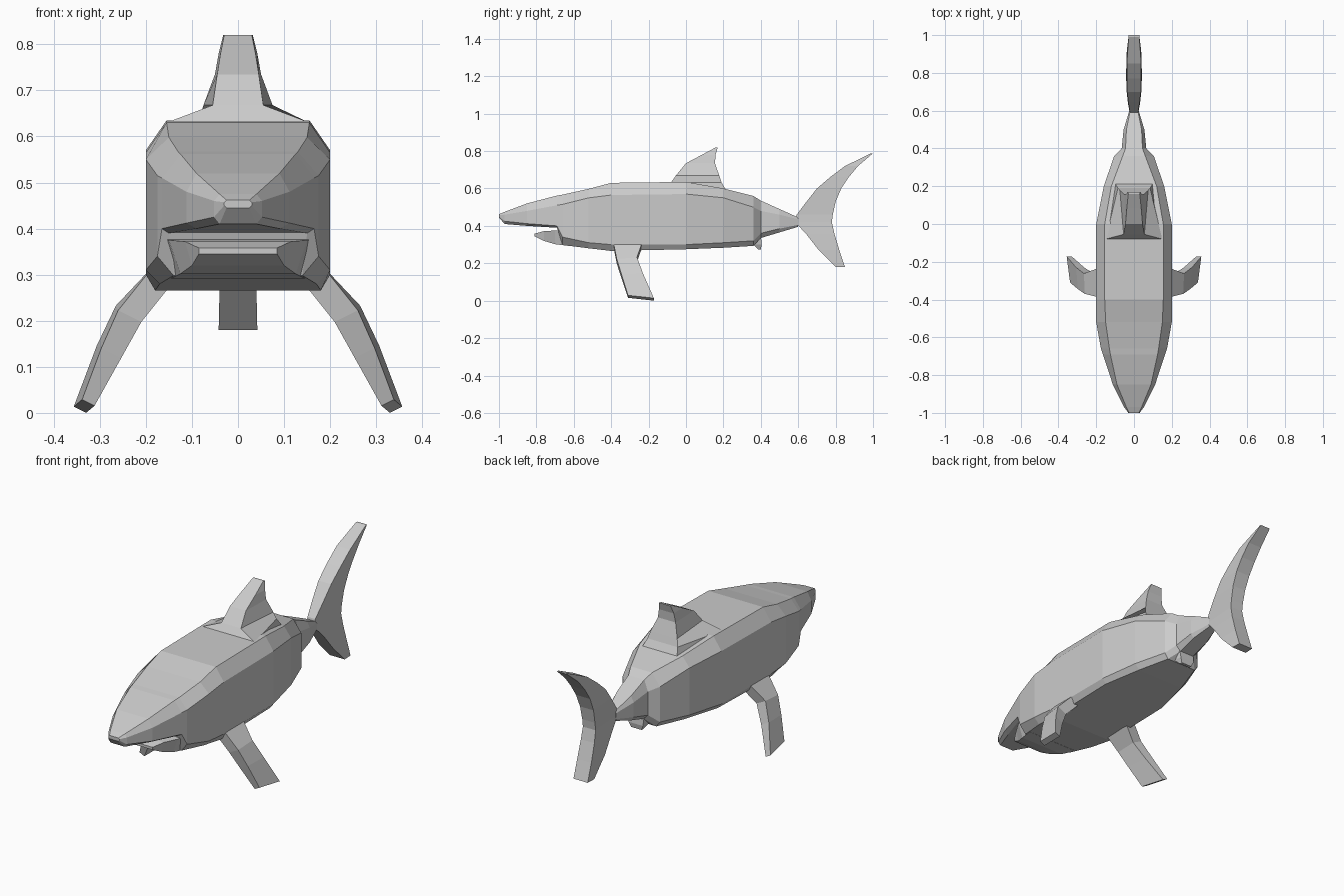
import bpy, bmesh
from mathutils import Vector


def loft(name, rings):
    """Bridge equal-length rings of points into a closed, flat-shaded solid."""
    bm = bmesh.new()
    loops = [[bm.verts.new(p) for p in ring] for ring in rings]
    n = len(loops[0])
    for a, b in zip(loops, loops[1:]):
        for i in range(n):
            j = (i + 1) % n
            bm.faces.new((a[i], a[j], b[j], b[i]))
    bm.faces.new(loops[0])
    bm.faces.new(loops[-1])
    bmesh.ops.recalc_face_normals(bm, faces=bm.faces)
    mesh = bpy.data.meshes.new(name)
    bm.to_mesh(mesh)
    bm.free()
    obj = bpy.data.objects.new(name, mesh)
    bpy.context.collection.objects.link(obj)
    return obj


def section(y, pts):
    """Symmetric cross-section at y from right-hand (x, z) points, top to bottom."""
    return [(x, y, z) for x, z in pts] + [(-x, y, z) for x, z in reversed(pts)]


def blade(z, y0, y1, w0, w1):
    """Horizontal fin slice with front and back half-widths."""
    return [(-w0, y0, z), (w0, y0, z), (w1, y1, z), (-w1, y1, z)]


# Body: y, top z, top half-width, side half-width, shoulder z, lower side z, belly half-width, belly z
body = [
    (-1.00, .462, .025, .030, .457, .450, .025, .445),
    (-0.97, .475, .040, .052, .460, .425, .040, .410),
    (-0.85, .520, .090, .112, .480, .412, .090, .400),
    (-0.69, .562, .125, .165, .510, .400, .150, .390),
    (-0.66, .567, .130, .175, .515, .340, .140, .298),
    (-0.52, .598, .150, .200, .550, .310, .170, .280),
    (-0.40, .630, .155, .200, .565, .300, .180, .266),
    (0.00, .635, .155, .200, .570, .300, .180, .275),
    (0.20, .600, .120, .160, .550, .310, .135, .283),
    (0.36, .560, .060, .105, .500, .320, .085, .293),
    (0.40, .535, .045, .065, .480, .360, .040, .335),
    (0.50, .490, .040, .055, .460, .385, .040, .365),
    (0.60, .445, .020, .025, .435, .405, .020, .395),
]
loft("body", [section(y, [(a, t), (w, s), (w, l), (b, bt)])
              for y, t, a, w, s, l, b, bt in body])

# Lower jaw: y, top z, top half-width, bottom z, bottom half-width
jaw = [(-.81, .358, .085, .345, .085), (-.76, .372, .115, .320, .100),
       (-.70, .375, .150, .302, .125), (-.62, .380, .165, .292, .145)]
loft("lower_jaw", [section(y, [(a, t), (b, bt)]) for y, t, a, bt, b in jaw])

# Dorsal fin with a flared base
loft("dorsal_fin", [blade(*s) for s in [
    (.590, -.08, .215, .152, .10), (.632, -.08, .190, .150, .085),
    (.668, -.055, .178, .055, .075), (.735, .00, .155, .045, .050),
    (.780, .085, .158, .038, .042), (.820, .160, .170, .030, .032)]])

# Tail fin
loft("tail_fin", [blade(*s) for s in [
    (.180, .800, .850, .042, .040), (.270, .710, .820, .040, .040),
    (.360, .640, .793, .032, .038), (.420, .582, .780, .022, .036),
    (.460, .592, .785, .022, .036), (.530, .645, .800, .030, .038),
    (.600, .700, .830, .036, .040), (.660, .770, .870, .038, .040),
    (.720, .850, .920, .038, .038), (.788, .990, 1.00, .028, .028)]])

# Pectoral fins: front point, back point, half-thickness
fin = [((.155, -.390, .310), (.155, -.230, .310), .028),
       ((.235, -.370, .210), (.240, -.262, .220), .028),
       ((.275, -.345, .130), (.285, -.230, .135), .024),
       ((.325, -.310, .022), (.343, -.172, .007), .015)]
normal = Vector((.9, 0, .45))
for side, s in (("left", 1), ("right", -1)):
    rings = []
    for f, b, t in fin:
        f, b = Vector(f), Vector(b)
        ring = [f - normal * t, f + normal * t, b + normal * t, b - normal * t]
        rings.append([(p.x * s, p.y, p.z) for p in ring])
    loft(side + "_pectoral_fin", rings)

# Small rear belly fin
loft("rear_belly_fin", [blade(.350, .34, .40, .055, .045),
                        blade(.300, .36, .405, .045, .040),
                        blade(.275, .385, .40, .030, .030)])
